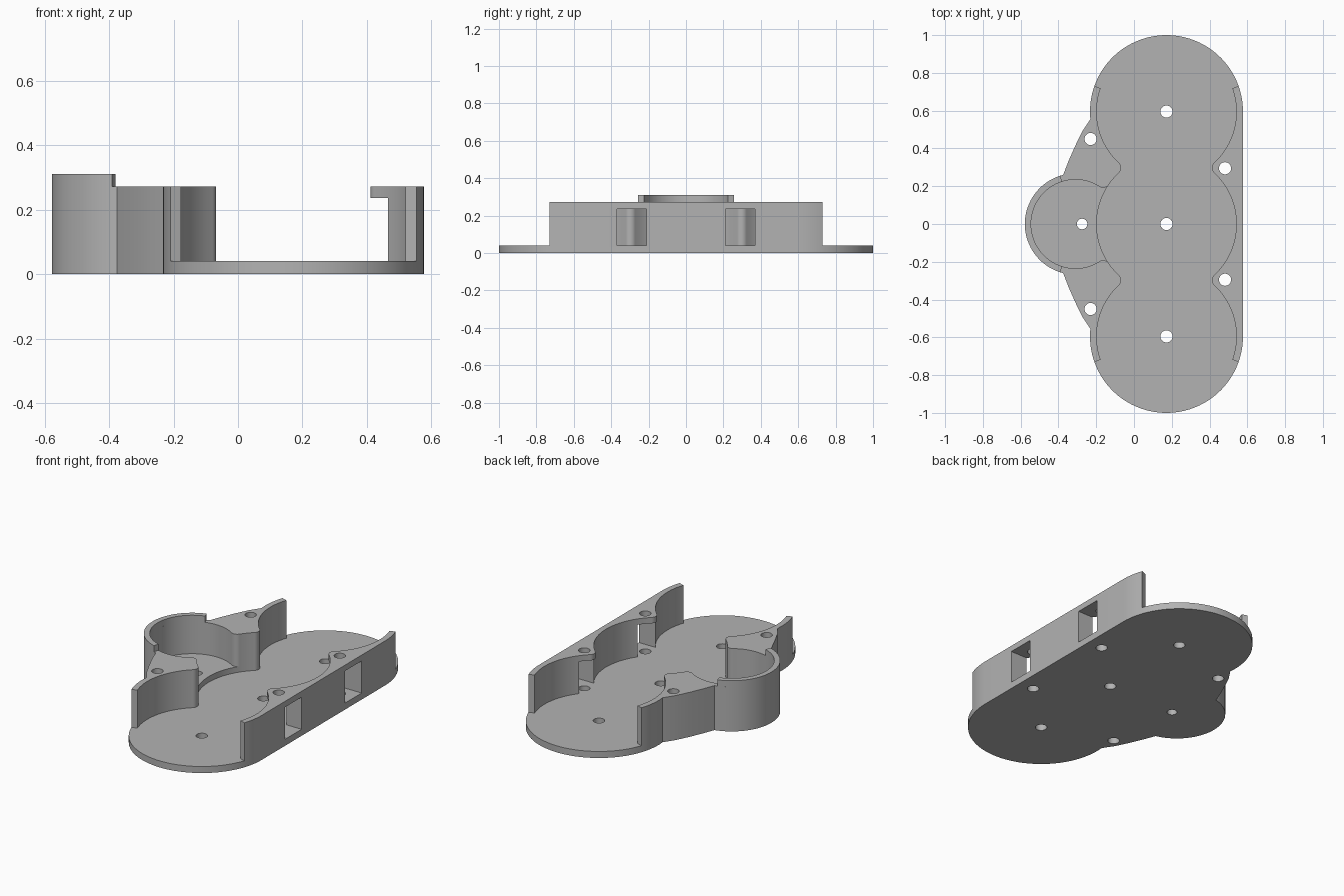
import bpy, bmesh
from math import radians, degrees, cos, sin, atan2, hypot

cube = bpy.data.objects.get("Cube")
if cube:
    bpy.data.objects.remove(cube, do_unlink=True)

# Main dimensions
CX, CY = 0.172, 0.595            # line of three large pockets
R_OUT, R_IN = 0.405, 0.37
SX, S_OUT, S_IN = -0.31, 0.268, 0.235   # small side pocket
FILLET = 0.035
FLOOR, SMALL_FLOOR, WALL, RIM = 0.04, 0.075, 0.272, 0.31

grey = bpy.data.materials.new("plain grey")
grey.use_nodes = True
colour = (0.45, 0.45, 0.45, 1)
grey.diffuse_color = colour
grey.node_tree.nodes["Principled BSDF"].inputs["Base Color"].default_value = colour


def arc(cx, cy, r, a0, a1):
    """Points along an arc, angles in degrees."""
    n = max(2, int(abs(a1 - a0) / 4))
    return [(cx + r * cos(radians(a0 + (a1 - a0) * i / n)),
             cy + r * sin(radians(a0 + (a1 - a0) * i / n))) for i in range(n + 1)]


def flip_y(points):
    return [(x, -y) for x, y in reversed(points)]


def prism(name, points, z0, z1):
    """Extrude a closed outline between two heights."""
    bm = bmesh.new()
    face = bm.faces.new([bm.verts.new((x, y, z0)) for x, y in points])
    top = bmesh.ops.extrude_face_region(bm, geom=[face])["geom"]
    for v in top:
        if isinstance(v, bmesh.types.BMVert):
            v.co.z = z1
    bmesh.ops.remove_doubles(bm, verts=bm.verts, dist=1e-5)
    bmesh.ops.recalc_face_normals(bm, faces=bm.faces)
    mesh = bpy.data.meshes.new(name)
    bm.to_mesh(mesh)
    bm.free()
    mesh.materials.append(grey)
    ob = bpy.data.objects.new(name, mesh)
    bpy.context.collection.objects.link(ob)
    return ob


def cut(target, cutter):
    """Subtract a cutter and discard it."""
    cutter.hide_render = True
    mod = target.modifiers.new("cut", 'BOOLEAN')
    mod.operation, mod.solver, mod.object = 'DIFFERENCE', 'EXACT', cutter
    bpy.context.view_layer.objects.active = target
    bpy.ops.object.modifier_apply(modifier=mod.name)
    bpy.data.objects.remove(cutter, do_unlink=True)


def smooth(ob):
    bpy.ops.object.select_all(action='DESELECT')
    ob.select_set(True)
    bpy.context.view_layer.objects.active = ob
    bpy.ops.object.shade_smooth_by_angle(angle=radians(30))


# Outer outline: rounded ends, flared shoulders and the small round side
shoulder = [(-0.274, 0.49), (-0.312, 0.412), (-0.346, 0.335)]
upper = arc(CX, CY, R_OUT, 0, 185.7) + shoulder
outline = upper + arc(SX, 0, S_OUT, 104, 256) + flip_y(upper)
body = prism("tray_body", outline, 0, WALL)

# Three joined large pockets with rounded points between them
half = CY / 2
dx = ((R_IN + FILLET) ** 2 - half ** 2) ** 0.5
a = degrees(atan2(half, dx))
quarter = (arc(CX, 0, R_IN, 0, a)
           + arc(CX + dx, half, FILLET, 180 + a, 180 - a)[1:]
           + arc(CX, CY, R_IN, -a, 90)[1:])
left = [(2 * CX - x, y) for x, y in reversed(quarter)]
pocket_half = quarter + left[1:]
pockets = pocket_half + flip_y(pocket_half)[1:-1]
cut(body, prism("pocket_cutter", pockets, FLOOR, 1))

# Small pocket with a higher floor, rounded where it opens into the middle one
d, r1, r2 = CX - SX, S_IN + FILLET, R_IN + FILLET
fx = (r1 ** 2 - r2 ** 2 + d ** 2) / (2 * d)
fy = (r1 ** 2 - fx ** 2) ** 0.5
b = degrees(atan2(fy, fx))
c = degrees(atan2(-fy, d - fx))
mouth = [(0, 0.2)] + arc(SX + fx, fy, FILLET, c, b - 180)
small = mouth + arc(SX, 0, S_IN, b, 360 - b)[1:-1] + flip_y(mouth)
cut(body, prism("small_pocket_cutter", small, SMALL_FLOOR, 1))

# Walls stop on radial lines, leaving both ends open
end = radians(19.5)
for s in (1, -1):
    wedge = [(CX, s * CY)] + [(CX + k * cos(end), s * (CY + sin(end))) for k in (1, -1)]
    wedge[2:2] = [(CX + cos(end), s * 2), (CX - cos(end), s * 2)]
    cut(body, prism("end_cutter", wedge, FLOOR, 1))

# Square windows through the straight wall
for s in (1, -1):
    window = [(0.38, s * 0.21), (0.7, s * 0.21), (0.7, s * 0.37), (0.38, s * 0.37)]
    cut(body, prism("window_cutter", window, FLOOR, 0.236))

# Screw and centre holes
holes = [(CX, 0), (CX, CY), (CX, -CY), (-0.275, 0)]
holes += [(x, s * y) for x, y in ((0.482, 0.295), (-0.23, 0.45)) for s in (1, -1)]
for x, y in holes:
    r = 0.028 if (x, y) == holes[3] else 0.032
    cut(body, prism("hole_cutter", arc(x, y, r, 0, 348)[:-1], -0.1, 1))
smooth(body)

# Raised rim on the small pocket
rim = arc(SX, 0, S_OUT, 107.5, 252.5) + arc(SX, 0, S_IN, 252.5, 107.5)
smooth(prism("small_pocket_rim", rim, WALL, RIM))
